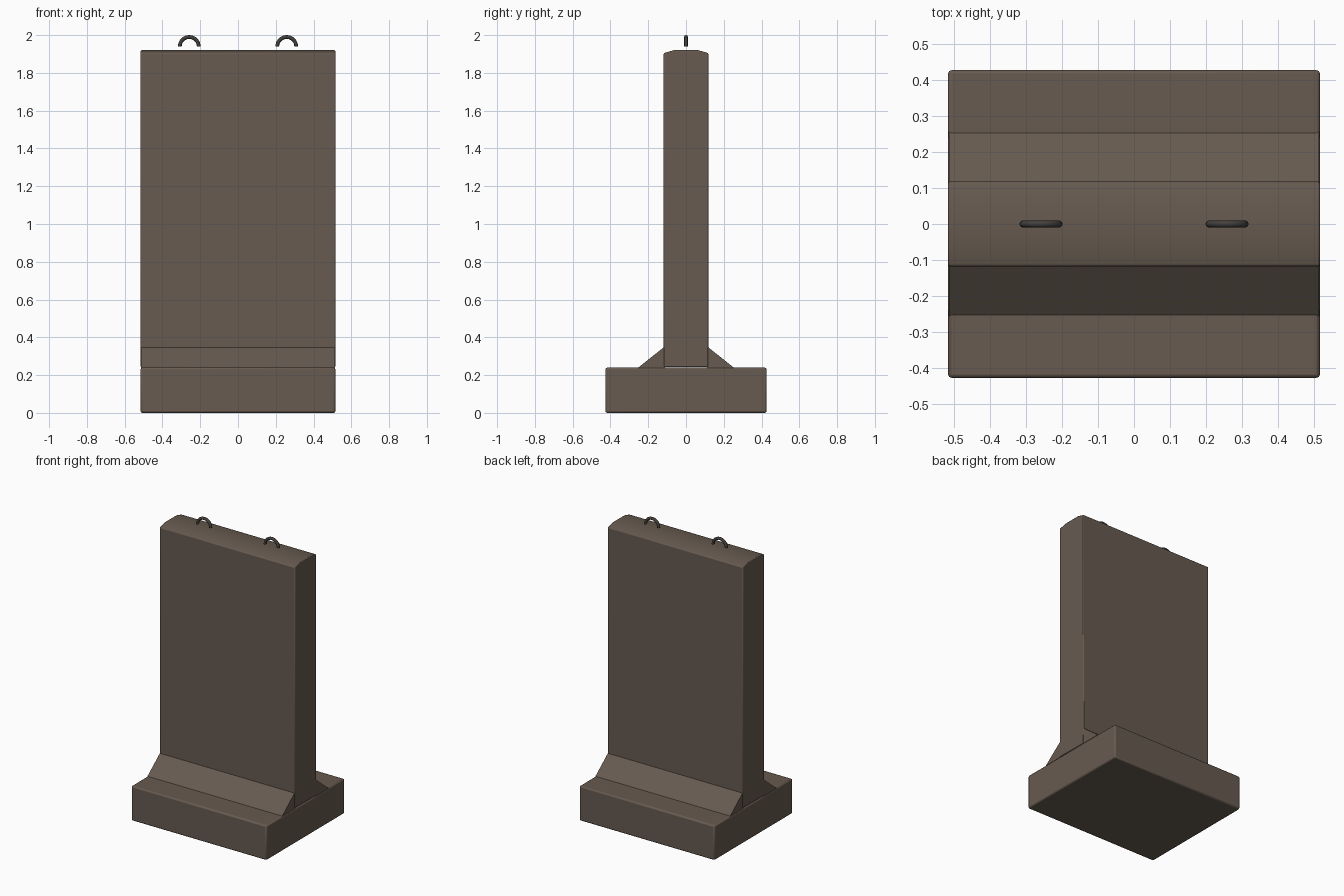
import bpy, bmesh, math

if "Cube" in bpy.data.objects:
    bpy.data.objects.remove(bpy.data.objects["Cube"])


def material(name, rgb):
    m = bpy.data.materials.new(name)
    m.diffuse_color = (*rgb, 1)
    m.use_nodes = True
    m.node_tree.nodes["Principled BSDF"].inputs["Base Color"].default_value = m.diffuse_color
    return m


concrete = material("brown concrete", (0.135, 0.103, 0.079))
steel = material("dark steel", (0.055, 0.050, 0.046))


def finish(name, bm, mat, bevel=0, angle=30):
    bmesh.ops.recalc_face_normals(bm, faces=bm.faces)
    me = bpy.data.meshes.new(name)
    bm.to_mesh(me)
    bm.free()
    me.materials.append(mat)
    ob = bpy.data.objects.new(name, me)
    bpy.context.collection.objects.link(ob)
    if bevel:
        mod = ob.modifiers.new("soft edges", 'BEVEL')
        mod.width = bevel
        mod.segments = 2
        mod.limit_method = 'ANGLE'
        mod.angle_limit = math.radians(30)
    bpy.ops.object.select_all(action='DESELECT')
    ob.select_set(True)
    bpy.context.view_layer.objects.active = ob
    bpy.ops.object.shade_smooth_by_angle(angle=math.radians(angle))
    return ob


def extrude_profile(name, yz, half_x, mat, bevel=0):
    """Extrude a closed y-z outline along x."""
    bm = bmesh.new()
    face = bm.faces.new([bm.verts.new((-half_x, y, z)) for y, z in yz])
    out = bmesh.ops.extrude_face_region(bm, geom=[face])
    moved = [v for v in out["geom"] if isinstance(v, bmesh.types.BMVert)]
    bmesh.ops.translate(bm, verts=moved, vec=(2 * half_x, 0, 0))
    return finish(name, bm, mat, bevel)


def lifting_loop(name, cx, cz, radius, tube, mat, steps=16, sides=8):
    """Half ring of round bar standing in the x-z plane."""
    bm = bmesh.new()
    rings = []
    for i in range(steps + 1):
        a = math.pi * i / steps
        ring = []
        for j in range(sides):
            b = 2 * math.pi * j / sides
            r = radius + tube * math.cos(b)
            ring.append(bm.verts.new((cx + r * math.cos(a), tube * math.sin(b),
                                      cz + r * math.sin(a))))
        rings.append(ring)
    for r0, r1 in zip(rings, rings[1:]):
        for j in range(sides):
            k = (j + 1) % sides
            bm.faces.new((r0[j], r0[k], r1[k], r1[j]))
    bm.faces.new(rings[0])
    bm.faces.new(rings[-1])
    return finish(name, bm, mat, angle=50)


# Footing slab
extrude_profile("footing", [(-0.427, 0), (0.427, 0), (0.427, 0.24), (-0.427, 0.24)],
                0.516, concrete, 0.01)

# Upright wall with a shallow chamfered top
extrude_profile("wall", [(-0.118, 0.242), (0.118, 0.242), (0.118, 1.905), (0.065, 1.92),
                         (-0.065, 1.92), (-0.118, 1.905)], 0.516, concrete, 0.006)

# Sloped wedges along both sides of the wall foot
for s, side in ((-1, "front"), (1, "back")):
    extrude_profile(side + "_wedge", [(s * 0.112, 0.238), (s * 0.255, 0.238),
                                      (s * 0.117, 0.348), (s * 0.112, 0.348)],
                    0.514, concrete)

# Lifting loops above the wall
for s, side in ((-1, "left"), (1, "right")):
    lifting_loop(side + "_lifting_loop", s * 0.258, 1.94, 0.05, 0.01, steel)
